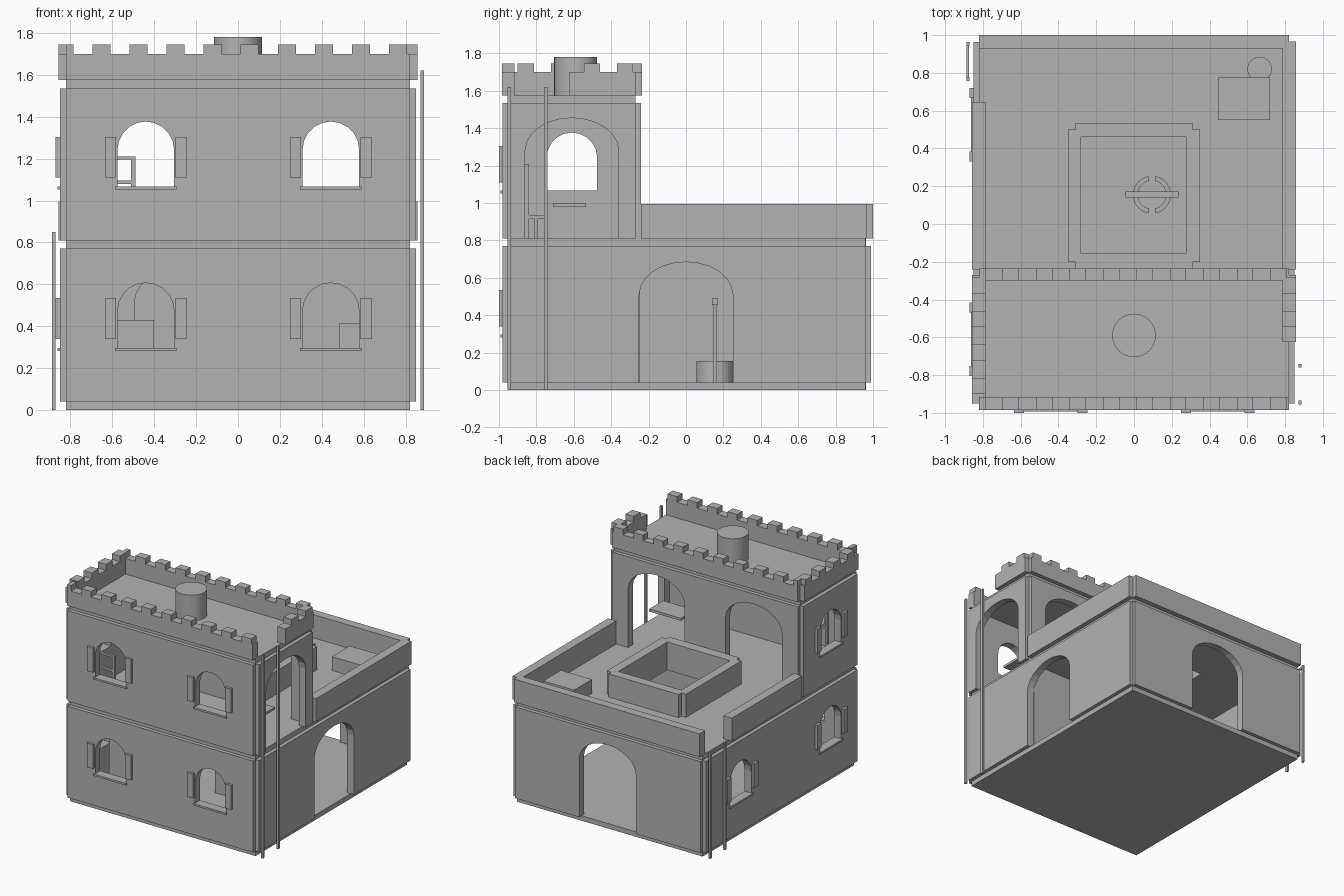
import bpy, bmesh
from math import cos, sin, pi, radians

cube = bpy.data.objects.get("Cube")
if cube:
    bpy.data.objects.remove(cube, do_unlink=True)

stone = bpy.data.materials.new("grey_stone")
stone.use_nodes = True
GREY = (0.45, 0.45, 0.45, 1)
stone.diffuse_color = GREY
stone.node_tree.nodes["Principled BSDF"].inputs["Base Color"].default_value = GREY


def add_object(name, mesh):
    mesh.materials.clear()
    mesh.materials.append(stone)
    ob = bpy.data.objects.new(name, mesh)
    bpy.context.collection.objects.link(ob)
    return ob


def panel(name, axis, lo, hi, outline, holes=()):
    """Flat outline with holes, given thickness from lo to hi along an axis."""
    curve = bpy.data.curves.new(name, 'CURVE')
    curve.dimensions = '2D'
    curve.fill_mode = 'BOTH'
    curve.extrude = (hi - lo) / 2
    for pts in [outline, *holes]:
        spline = curve.splines.new('POLY')
        spline.points.add(len(pts) - 1)
        for p, (u, v) in zip(spline.points, pts):
            p.co = (u, v, 0, 1)
        spline.use_cyclic_u = True
    temp = bpy.data.objects.new(name + "_profile", curve)
    mesh = bpy.data.meshes.new_from_object(temp)
    bpy.data.objects.remove(temp)
    bpy.data.curves.remove(curve)
    mid = (lo + hi) / 2
    bm = bmesh.new()
    bm.from_mesh(mesh)
    for vert in bm.verts:
        u, v, w = vert.co
        w += mid
        vert.co = {'x': (w, u, v), 'y': (u, w, v), 'z': (u, v, w)}[axis]
    bmesh.ops.remove_doubles(bm, verts=bm.verts, dist=0.0001)
    bmesh.ops.recalc_face_normals(bm, faces=bm.faces)
    for f in bm.faces:
        f.smooth = False
    bm.to_mesh(mesh)
    bm.free()
    return add_object(name, mesh)


def rect(a, b, c, d):
    return [(a, c), (b, c), (b, d), (a, d)]


def box(name, x0, x1, y0, y1, z0, z1):
    return panel(name, 'z', z0, z1, rect(x0, x1, y0, y1))


def cylinder(name, x, y, r, z0, z1):
    bm = bmesh.new()
    bmesh.ops.create_cone(bm, cap_ends=True, segments=32, radius1=r, radius2=r, depth=z1 - z0)
    bmesh.ops.translate(bm, verts=bm.verts, vec=(x, y, (z0 + z1) / 2))
    mesh = bpy.data.meshes.new(name)
    bm.to_mesh(mesh)
    bm.free()
    ob = add_object(name, mesh)
    bpy.context.view_layer.objects.active = ob
    ob.select_set(True)
    bpy.ops.object.shade_smooth_by_angle(angle=radians(40))
    ob.select_set(False)
    return ob


def arch(c, half, z0, spring, rise, n=12):
    """Arch from its left foot over the crown to its right foot."""
    top = [(c - half * cos(pi * i / n), spring + rise * sin(pi * i / n)) for i in range(n + 1)]
    return [(c - half, z0)] + top + [(c + half, z0)]


def wall_outline(a, b, z0, z1, doors=(), merlons=(), rise=0.045):
    """Wall with arched doorways along the foot and merlons along the top."""
    pts = [(a, z0)]
    for c in doors:
        pts += arch(c, 0.25, z0, z0 + 0.47, 0.175)
    pts += [(b, z0), (b, z1)]
    for m0, m1 in reversed(merlons):
        pts += [(m1, z1), (m1, z1 + rise), (m0, z1 + rise), (m0, z1)]
    pts.append((a, z1))
    return [p for i, p in enumerate(pts) if p != pts[i - 1]]


def window_hole(c, z):
    return arch(c, 0.135, z, z + 0.175, 0.135, 10)


def window_trim(side, c, z):
    """Sill and pair of shutters on the front (y) or the right (x) outside wall."""
    face = -0.98 if side == 'y' else -0.85
    panel("window_sill", side, face - 0.012, face + 0.03, rect(c - 0.147, c + 0.147, z - 0.015, z))
    for s in (-1, 1):
        a, b = sorted((c + s * 0.142, c + s * 0.195))
        panel("shutter", side, face - 0.02, face, rect(a, b, z + 0.043, z + 0.237))


X, WX = 0.82, 0.85          # wall length limit and outer side face
G0, G1 = 0.04, 0.77         # ground floor walls
U0, U1 = 0.81, 1.535        # upper floor walls
R0, R1 = 1.575, 1.70        # roof parapet
GW, UW = 0.297, 1.067       # window bottoms
FRONT_WIN = (-0.44, 0.443)

# Floors
box("base_plate", -X, X, -0.95, 0.96, 0, G0)
panel("terrace_floor", 'z', G1, U0, rect(-X, X, -0.95, 0.96), [rect(-0.28, 0.275, -0.155, 0.46)])
box("tower_roof", -X, X, -0.95, -0.27, U1, R0)

# Ground floor walls
panel("ground_front_wall", 'y', -0.98, -0.92, wall_outline(-X, X, G0, G1),
      [window_hole(c, GW) for c in FRONT_WIN])
panel("ground_back_wall", 'y', 0.93, 0.99, wall_outline(-X, X, G0, G1, [0]))
panel("ground_left_wall", 'x', WX - 0.06, WX, wall_outline(-0.95, 0.963, G0, G1, [0]))
panel("ground_right_wall", 'x', -WX, 0.06 - WX, wall_outline(-0.95, 0.963, G0, G1),
      [window_hole(c, GW) for c in (-0.61, 0.525)])
panel("ground_inner_wall", 'y', -0.30, -0.245, wall_outline(-0.79, 0.79, G0, G1, [-0.245]))

# Upper floor walls
panel("upper_front_wall", 'y', -0.98, -0.92, wall_outline(-X, X, U0, U1),
      [window_hole(c, UW) for c in FRONT_WIN])
panel("upper_back_wall", 'y', -0.30, -0.24, wall_outline(-X, X, U0, U1, [-0.43, 0.43]))
panel("upper_left_wall", 'x', WX - 0.06, WX, wall_outline(-0.95, -0.27, U0, U1, [-0.61]))
panel("upper_right_wall", 'x', -WX, 0.06 - WX, wall_outline(-0.95, -0.27, U0, U1),
      [window_hole(-0.61, UW)])

# Window trim
for z in (GW, UW):
    for c in FRONT_WIN:
        window_trim('y', c, z)
    window_trim('x', -0.61, z)
window_trim('x', 0.525, GW)

# Crenellated roof parapet, open on the left for the ladder
STEP = 0.177
long_merlons = [(-X, -0.785)] + [(-0.695 + STEP * k, -0.609 + STEP * k) for k in range(9)]
side_merlons = [(-0.90 + STEP * k, -0.814 + STEP * k) for k in range(4)]
panel("roof_front_parapet", 'y', -0.985, -0.917, wall_outline(-X, X, R0, R1, (), long_merlons))
panel("roof_back_parapet", 'y', -0.30, -0.235, wall_outline(-X, X, R0, R1, (), long_merlons))
panel("roof_right_parapet", 'x', -0.857, -0.785, wall_outline(-0.95, -0.27, R0, R1, (), side_merlons))
panel("roof_left_parapet", 'x', 0.785, 0.857, wall_outline(-0.625, -0.27, R0, R1, (), side_merlons[2:]))
cylinder("roof_drum", 0, -0.59, 0.115, R0, 1.78)

# Terrace parapet, open on the right for the ladder
box("terrace_back_parapet", -X, X, 0.93, 1.0, U0, 0.995)
box("terrace_left_parapet", 0.785, 0.857, -0.24, 0.965, U0, 0.995)
box("terrace_right_parapet", -0.857, -0.785, -0.24, 0.645, U0, 0.995)

# Light well parapet
for y0, y1 in ((-0.235, -0.155), (0.46, 0.535)):
    box("light_well_end", -0.31, 0.31, y0, y1, U0, 0.995)
for x0, x1 in ((-0.35, -0.28), (0.275, 0.35)):
    box("light_well_side", x0, x1, -0.20, 0.50, U0, 0.995)

# Terrace fittings
box("terrace_block", 0.445, 0.72, 0.55, 0.775, U0, 0.92)
cylinder("terrace_barrel", 0.665, 0.82, 0.065, U0, 0.85)

# Courtyard water well: two half rings, posts and crossbar
for start in (-pi / 2, pi / 2):
    angles = [start + 0.2 + (pi - 0.4) * i / 14 for i in range(15)]
    ring = [(0.095 + 0.1 * cos(t), 0.155 + 0.1 * sin(t)) for t in angles]
    ring += [(0.095 + 0.075 * cos(t), 0.155 + 0.075 * sin(t)) for t in reversed(angles)]
    panel("well_half_ring", 'z', G0, 0.155, ring)
for x in (-0.025, 0.215):
    box("well_post", x - 0.01, x + 0.01, 0.145, 0.165, G0, 0.46)
box("well_crossbar", -0.045, 0.235, 0.14, 0.172, 0.455, 0.49)

# Ladder poles
for y in (-0.945, -0.75):
    box("left_ladder_pole", 0.872, 0.888, y - 0.01, y + 0.01, 0, 1.62)
for y in (0.767, 0.953):
    box("right_ladder_pole", -0.888, -0.872, y - 0.01, y + 0.01, 0, 0.85)
box("right_ladder_rung", -0.886, -0.874, 0.767, 0.953, 0.825, 0.84)

# Furniture
box("chair_seat", -0.66, -0.49, -0.86, -0.755, 0.915, 0.935)
for x in (-0.65, -0.50):
    box("chair_post", x - 0.01, x + 0.01, -0.86, -0.84, U0, 1.21)
    box("chair_leg", x - 0.01, x + 0.01, -0.81, -0.79, U0, 0.92)
for z in (1.08, 1.195):
    box("chair_back_rail", -0.65, -0.50, -0.86, -0.84, z, z + 0.015)
box("table_top", 0.42, 0.70, -0.71, -0.535, 0.98, 1.0)
box("ground_cabinet", -0.72, -0.40, -0.60, -0.36, G0, 0.43)
box("ground_chest", 0.485, 0.76, -0.70, -0.42, G0, 0.415)
